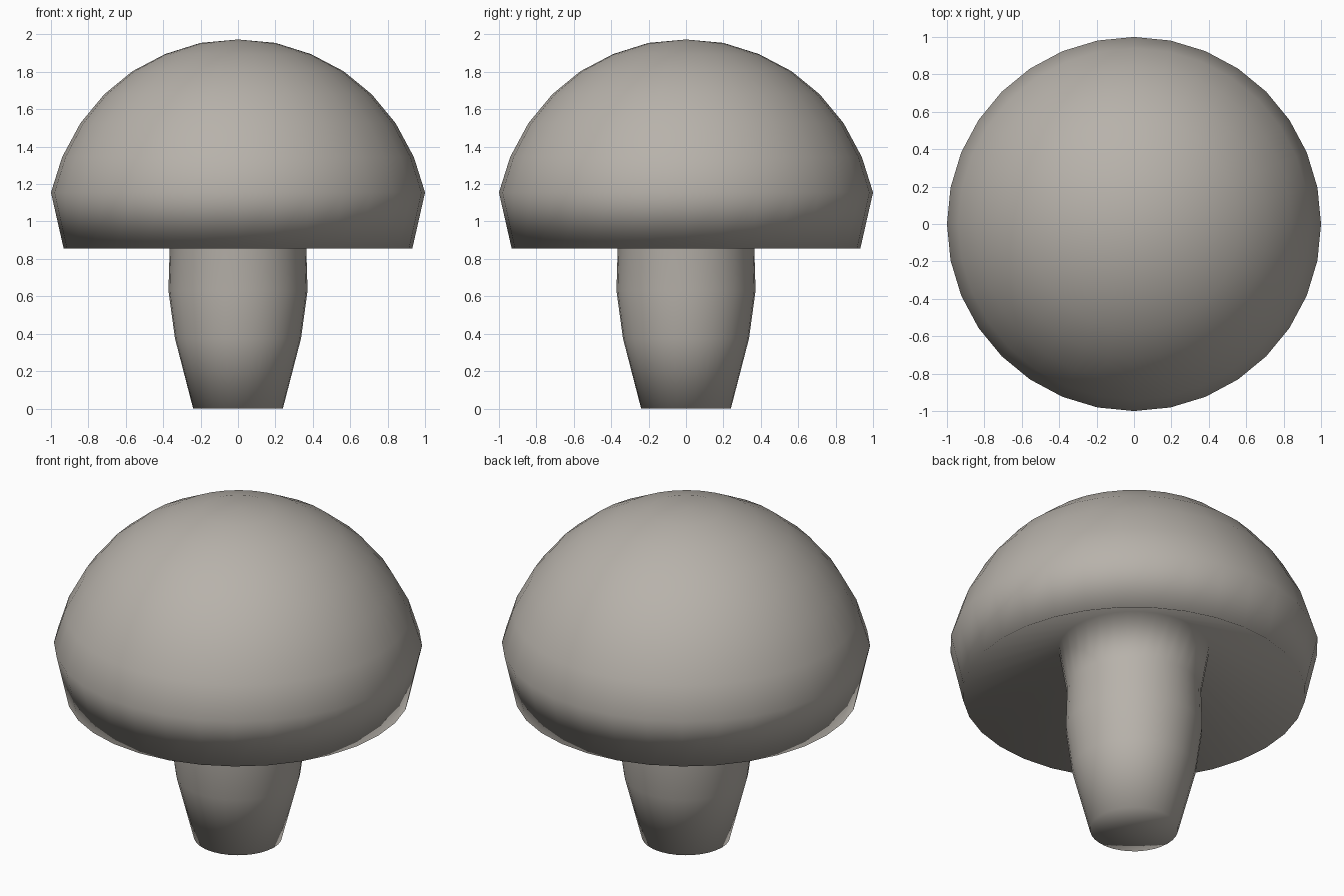
import bpy, bmesh
from math import pi

if "Cube" in bpy.data.objects:
    bpy.data.objects.remove(bpy.data.objects["Cube"])

SIDES = 32

# Half profile (radius, z): foot, stem, hollow underside, rim, dome
PROFILE = [
    (0, 0), (0.24, 0), (0.337, 0.375), (0.372, 0.63), (0.365, 0.87),
    (0.41, 1.13), (0.932, 0.855), (1.0, 1.155), (0.94, 1.345), (0.843, 1.525),
    (0.715, 1.68), (0.565, 1.803), (0.39, 1.895), (0.20, 1.955), (0, 1.973),
]

# Spin the profile around z into one continuous smooth body
bm = bmesh.new()
verts = [bm.verts.new((r, 0, z)) for r, z in PROFILE]
edges = [bm.edges.new(pair) for pair in zip(verts, verts[1:])]
bmesh.ops.spin(bm, geom=verts + edges, cent=(0, 0, 0), axis=(0, 0, 1),
               angle=2 * pi, steps=SIDES, use_duplicate=False)
bmesh.ops.remove_doubles(bm, verts=bm.verts, dist=0.0005)
bmesh.ops.recalc_face_normals(bm, faces=bm.faces)
for face in bm.faces:
    face.smooth = True

mesh = bpy.data.meshes.new("mushroom")
bm.to_mesh(mesh)
bm.free()
mushroom = bpy.data.objects.new("mushroom", mesh)
bpy.context.collection.objects.link(mushroom)

# Warm grey skin
skin = bpy.data.materials.new("warm_grey")
skin.diffuse_color = (0.475, 0.445, 0.405, 1)
skin.use_nodes = True
skin.node_tree.nodes["Principled BSDF"].inputs["Base Color"].default_value = skin.diffuse_color
mesh.materials.append(skin)
